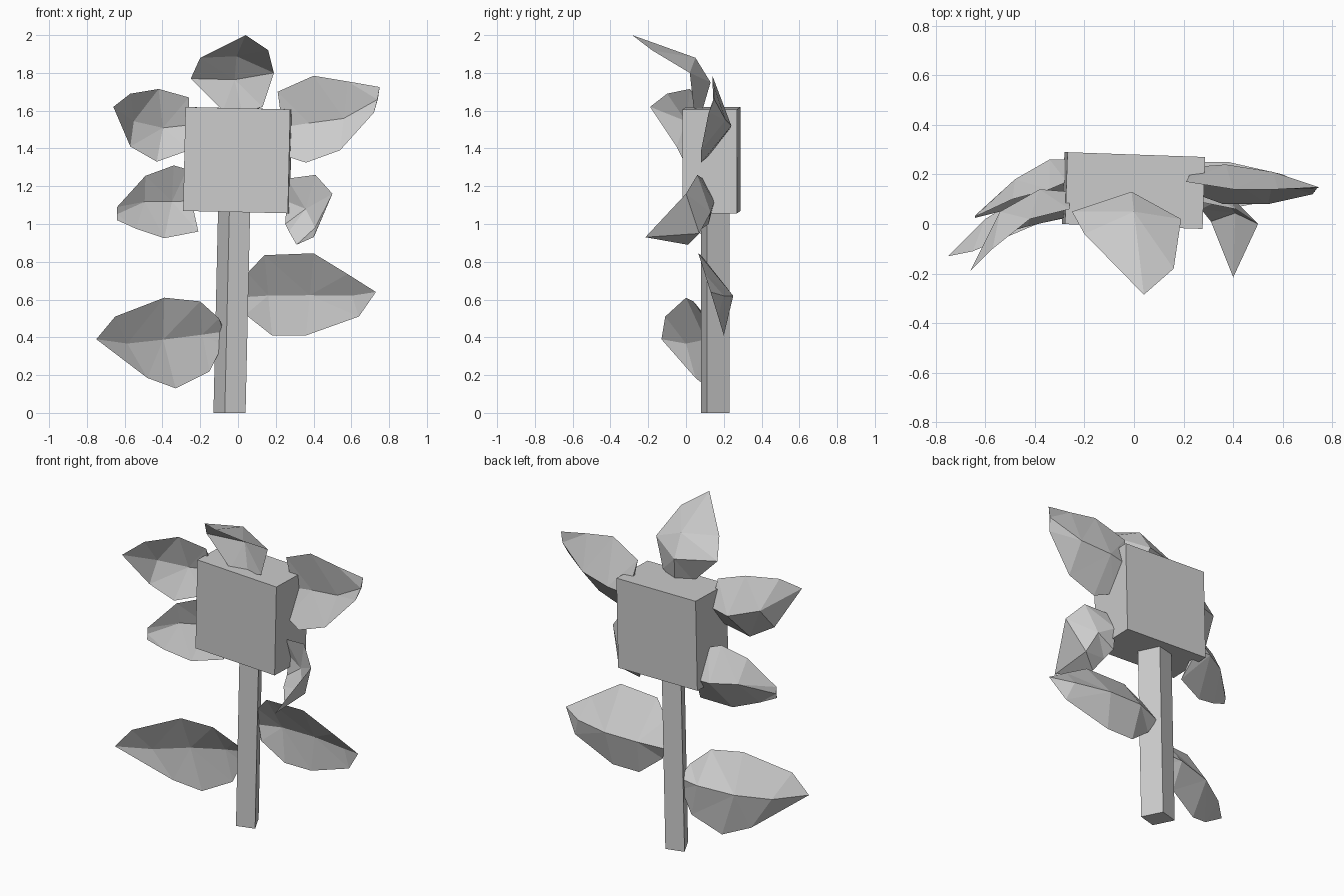
import bpy, bmesh
from math import radians
from mathutils import Vector


def loft(name, rings):
    """Closed flat-faced solid through four-point rings; a tip is a collapsed ring."""
    bm = bmesh.new()
    loops = [[bm.verts.new(p) for p in ring] for ring in rings]
    for a, b in zip(loops, loops[1:]):
        for i in range(4):
            j = (i + 1) % 4
            bm.faces.new((a[i], a[j], b[j], b[i]))
    bm.faces.new(loops[0])
    bm.faces.new(loops[-1])
    bmesh.ops.remove_doubles(bm, verts=bm.verts, dist=0.0005)
    bmesh.ops.triangulate(bm, faces=[f for f in bm.faces if name != "stem"])
    bmesh.ops.recalc_face_normals(bm, faces=bm.faces)
    mesh = bpy.data.meshes.new(name)
    bm.to_mesh(mesh)
    bm.free()
    obj = bpy.data.objects.new(name, mesh)
    bpy.context.collection.objects.link(obj)
    return obj


def leaf(name, *rows, cup=0.4):
    """Cupped leaf: rows of (upper rim, back ridge, lower rim), base to tip."""
    rings = []
    for row in rows:
        up, ridge, low = (Vector(p) for p in (row if len(row) == 3 else row * 3))
        crease = ridge.lerp((up + low) / 2, cup)
        rings.append((up, ridge, low, crease))
    return loft(name, rings)


# Square flower head, slightly tilted
bpy.ops.mesh.primitive_cube_add(size=1, location=(-0.002, 0.135, 1.338),
                                rotation=(0, radians(1.3), radians(-2)))
head = bpy.context.object
head.name = "flower_head"
head.scale = (0.555, 0.29, 0.55)

# Stem, turned and leaning a little
foot = [(-0.07, 0.08, 0), (0.04, 0.11, 0), (-0.02, 0.23, 0), (-0.13, 0.20, 0)]
loft("stem", [foot, [(x + 0.025, y, 1.10) for x, y, z in foot]])

# Petals around the head
leaf("petal_top",
     [(-0.08, 0.04, 1.60), (0.02, 0.08, 1.58), (0.13, 0.04, 1.62)],
     [(-0.25, 0.05, 1.77), (-0.01, 0.13, 1.75), (0.19, 0.02, 1.80)],
     [(-0.20, -0.04, 1.88), (0.00, 0.05, 1.88), (0.16, -0.18, 1.92)],
     [(0.04, -0.285, 2.0)])
leaf("petal_upper_right",
     [(0.21, 0.17, 1.70), (0.24, 0.23, 1.50), (0.25, 0.12, 1.36)],
     [(0.40, 0.14, 1.785), (0.37, 0.24, 1.52), (0.36, 0.08, 1.325)],
     [(0.58, 0.14, 1.755), (0.56, 0.21, 1.55), (0.54, 0.08, 1.39)],
     [(0.75, 0.15, 1.725), (0.74, 0.15, 1.66), (0.72, 0.12, 1.59)])
leaf("petal_upper_left",
     [(-0.26, 0.06, 1.67), (-0.26, 0.13, 1.52), (-0.26, 0.03, 1.39)],
     [(-0.42, 0.02, 1.715), (-0.38, 0.14, 1.50), (-0.43, -0.01, 1.33)],
     [(-0.57, -0.10, 1.69), (-0.54, 0.05, 1.54), (-0.57, -0.05, 1.41)],
     [(-0.66, -0.19, 1.62)])
leaf("petal_lower_left",
     [(-0.27, 0.17, 1.29), (-0.25, 0.26, 1.12), (-0.21, 0.16, 0.96)],
     [(-0.34, 0.14, 1.31), (-0.34, 0.26, 1.12), (-0.39, 0.10, 0.925)],
     [(-0.49, 0.10, 1.255), (-0.48, 0.18, 1.12), (-0.54, 0.05, 0.975)],
     [(-0.64, 0.03, 1.09), (-0.64, 0.035, 1.05), (-0.64, 0.025, 1.02)])
leaf("petal_lower_right",
     [(0.26, 0.09, 1.24), (0.26, 0.15, 1.12), (0.25, 0.12, 1.00)],
     [(0.41, 0.06, 1.26), (0.37, 0.13, 1.06), (0.27, 0.06, 0.96)],
     [(0.50, 0.00, 1.16), (0.41, 0.07, 0.95), (0.31, 0.01, 0.89)],
     [(0.40, -0.215, 0.93)])

# Stem leaves
leaf("leaf_right",
     [(0.05, 0.12, 0.74), (0.00, 0.20, 0.60), (0.04, 0.17, 0.52)],
     [(0.14, 0.08, 0.835), (0.16, 0.25, 0.62), (0.18, 0.20, 0.41)],
     [(0.40, 0.065, 0.845), (0.38, 0.25, 0.62), (0.36, 0.20, 0.41)],
     [(0.58, 0.10, 0.735), (0.60, 0.20, 0.62), (0.64, 0.17, 0.51)],
     [(0.73, 0.13, 0.64)])
leaf("leaf_left",
     [(-0.10, 0.10, 0.50), (-0.07, 0.17, 0.43), (-0.08, 0.16, 0.36)],
     [(-0.20, 0.04, 0.59), (-0.20, 0.18, 0.42), (-0.15, 0.16, 0.22)],
     [(-0.39, 0.00, 0.61), (-0.42, 0.13, 0.40), (-0.33, 0.12, 0.13)],
     [(-0.65, -0.11, 0.51), (-0.60, 0.02, 0.38), (-0.48, 0.05, 0.185)],
     [(-0.75, -0.13, 0.39)])
